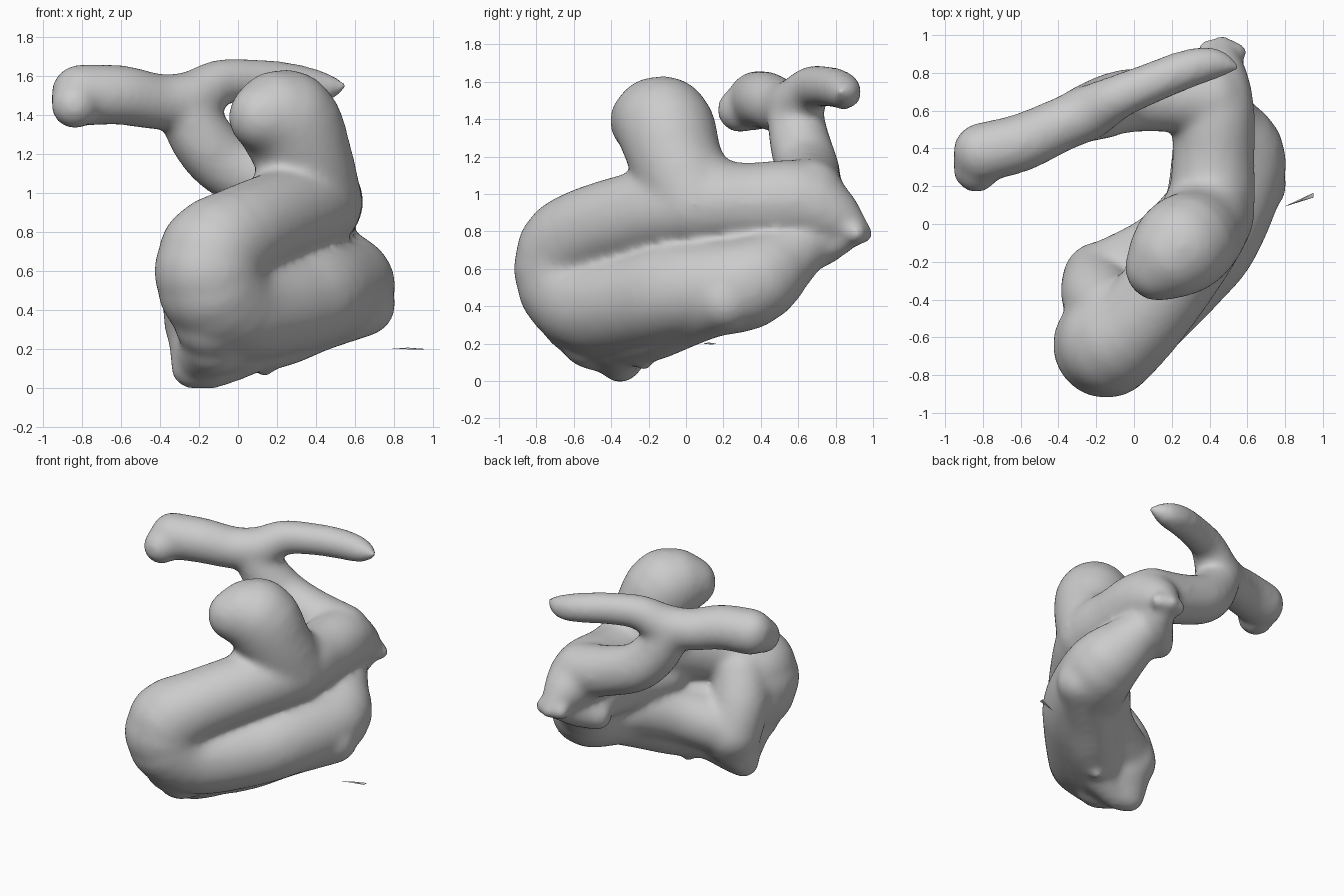
import bpy
import bmesh
from mathutils import Vector, Matrix

cube = bpy.data.objects.get("Cube")
if cube:
    bpy.data.objects.remove(cube, do_unlink=True)

grey = bpy.data.materials.new("clay_grey")
grey.use_nodes = True
colour = (0.6, 0.6, 0.6, 1)
grey.diffuse_color = colour
for node in grey.node_tree.nodes:
    if node.type == "BSDF_PRINCIPLED":
        node.inputs["Base Color"].default_value = colour


def add_object(name, bm):
    mesh = bpy.data.meshes.new(name)
    bm.to_mesh(mesh)
    bm.free()
    mesh.materials.append(grey)
    obj = bpy.data.objects.new(name, mesh)
    bpy.context.collection.objects.link(obj)
    return obj


def spline(a, b, c, d, t):
    """Point on a smooth curve between b and c."""
    return 0.5 * (2 * b + (c - a) * t + (2 * a - 5 * b + 4 * c - d) * t ** 2
                  + (3 * b - a - 3 * c + d) * t ** 3)


def limb(bm, *points):
    """Sweep a ball of changing radius along a path of (x, y, z, radius)."""
    p = [Vector(q) for q in points]
    p = [p[0]] + p + [p[-1]]
    for i in range(1, len(p) - 2):
        length = (p[i + 1] - p[i]).xyz.length
        steps = max(2, int(length / (0.2 * max(p[i].w, p[i + 1].w))))
        for k in range(steps + 1):
            q = spline(p[i - 1], p[i], p[i + 1], p[i + 2], k / steps)
            bmesh.ops.create_icosphere(bm, subdivisions=3, radius=max(q.w, 0.02),
                                       matrix=Matrix.Translation(q.xyz))


bm = bmesh.new()
# Lower coil, turning at the front into the upper coil and its rear point
limb(bm, (.5, .49, .63, .2), (.56, .32, .52, .25), (.42, -.04, .48, .265),
     (.25, -.25, .43, .265), (.0, -.49, .41, .275), (-.13, -.62, .52, .285),
     (-.13, -.63, .68, .28), (.01, -.53, .79, .245), (.21, -.28, .88, .235),
     (.39, .03, .94, .235), (.42, .35, .95, .22), (.42, .6, .96, .22),
     (.44, .75, .9, .17), (.46, .87, .83, .1), (.47, .96, .78, .045))
# Narrow keel and blunt outer corner under the lower coil
limb(bm, (.64, .21, .43, .17), (.4, .0, .36, .18), (.2, -.2, .28, .18),
     (-.03, -.4, .25, .18), (-.13, -.58, .34, .2))
# Flattened rear lip, running inward under the upper coil
limb(bm, (.39, .92, .79, .06), (.54, .91, .79, .06))
limb(bm, (.47, .86, .78, .08), (.41, .72, .73, .12), (.3, .62, .67, .1))
limb(bm, (.5, .49, .63, .2), (.44, .66, .75, .14))
# Web closing the inner side between the coils
limb(bm, (.39, .5, .76, .18), (.34, .15, .72, .17), (.24, -.1, .72, .15))
# Inner shoulder of the lower coil and the rim of the front loop
limb(bm, (-.13, -.28, .36, .2), (.15, -.12, .44, .19), (.36, .1, .52, .19))
limb(bm, (-.18, -.29, .33, .2), (-.19, -.37, .52, .2), (-.13, -.46, .7, .2))
# Foot flaring under the front loop
limb(bm, (-.16, -.31, .29, .2), (-.24, -.34, .1, .105))
limb(bm, (-.24, -.34, .1, .105), (-.13, -.36, .095, .1), (.02, -.34, .18, .13))
limb(bm, (-.22, -.36, .13, .11), (-.12, -.5, .24, .18))
limb(bm, (.13, -.26, .2, .1), (.14, -.22, .08, .035))
# Raised rounded head, broadened where it meets the coil
limb(bm, (.39, .05, .95, .25), (.34, -.05, 1.17, .25),
     (.25, -.12, 1.37, .262), (.13, -.23, 1.39, .18))
limb(bm, (.25, -.14, .99, .2), (.36, -.03, 1.08, .22), (.41, .12, 1.03, .19))
# Stem of the branch
limb(bm, (.4, .66, 1.0, .19), (.16, .66, 1.06, .175), (-.05, .65, 1.14, .17),
     (-.18, .61, 1.27, .165), (-.27, .58, 1.44, .15))
# Thick arm and tapering arm
limb(bm, (-.8, .38, 1.5, .16), (-.6, .43, 1.5, .155), (-.4, .52, 1.465, .145),
     (-.24, .59, 1.48, .145), (-.09, .67, 1.565, .12), (.1, .75, 1.575, .11),
     (.28, .82, 1.56, .105), (.42, .85, 1.54, .085), (.55, .83, 1.55, .02))
limb(bm, (-.835, .29, 1.45, .125), (-.82, .39, 1.52, .135))

# Fuse all limbs into one smooth surface
body = add_object("coiled_branching_body", bm)
remesh = body.modifiers.new("fuse", "REMESH")
remesh.mode = "VOXEL"
remesh.voxel_size = 0.022
remesh.use_smooth_shade = True
smooth = body.modifiers.new("soften", "SMOOTH")
smooth.factor = 0.5
smooth.iterations = 16
bpy.context.view_layer.objects.active = body
body.select_set(True)
for modifier in ("fuse", "soften"):
    bpy.ops.object.modifier_apply(modifier=modifier)
for face in body.data.polygons:
    face.use_smooth = True

# Thin loose sliver beside the body
bm = bmesh.new()
corners = [bm.verts.new(v) for v in
           ((.79, .09, .2), (.95, .14, .195), (.95, .165, .2), (.87, .12, .206))]
for a, b, c in ((0, 1, 2), (0, 3, 1), (1, 3, 2), (2, 3, 0)):
    bm.faces.new((corners[a], corners[b], corners[c]))
bmesh.ops.recalc_face_normals(bm, faces=bm.faces)
add_object("loose_sliver", bm)
